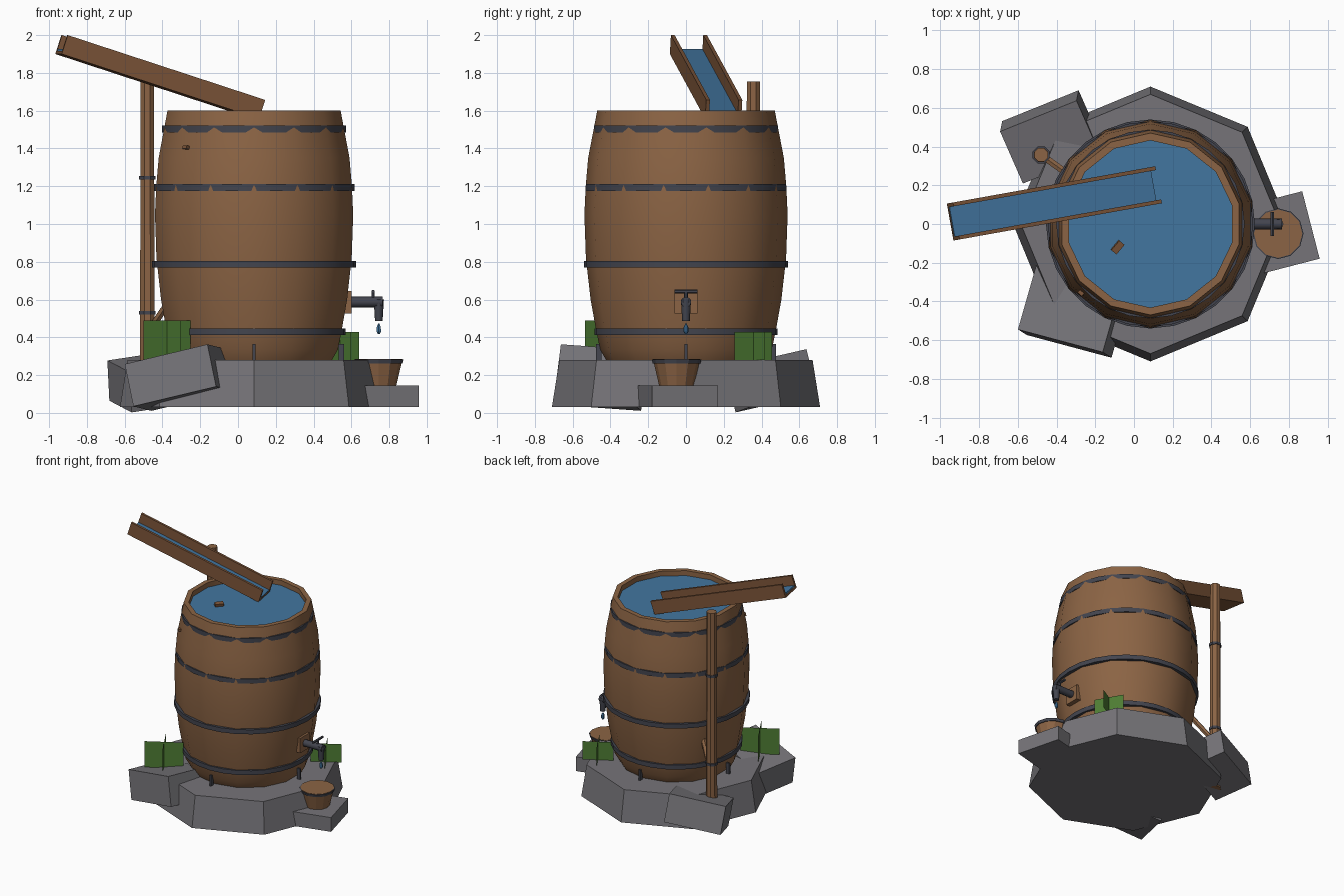
import bpy, bmesh, math
from mathutils import Vector, Matrix, Euler

if "Cube" in bpy.data.objects:
    bpy.data.objects.remove(bpy.data.objects["Cube"])

R = math.radians


def mat(name, rgb):
    m = bpy.data.materials.new(name)
    m.diffuse_color = (*rgb, 1)
    m.use_nodes = True
    m.node_tree.nodes["Principled BSDF"].inputs["Base Color"].default_value = m.diffuse_color
    return m


WOOD = mat("barrel wood", (0.26, 0.127, 0.058))
DARK = mat("trough wood", (0.20, 0.09, 0.040))
METAL = mat("dark iron", (0.056, 0.059, 0.077))
STONE = mat("grey stone", (0.18, 0.175, 0.19))
WATER = mat("water blue", (0.055, 0.18, 0.35))
GREEN = mat("leaf green", (0.076, 0.205, 0.034))


def add(name, bm, material, smooth=None, matrix=None, fix=True):
    if fix:
        bmesh.ops.recalc_face_normals(bm, faces=bm.faces)
    me = bpy.data.meshes.new(name)
    bm.to_mesh(me)
    bm.free()
    me.materials.append(material)
    if smooth:
        for p in me.polygons:
            p.use_smooth = True
        me.set_sharp_from_angle(angle=R(smooth))
    ob = bpy.data.objects.new(name, me)
    if matrix:
        ob.matrix_world = matrix
    bpy.context.collection.objects.link(ob)
    return ob


def lathe(name, profile, n, material, loc=(0, 0, 0), phase=90, loop=False, smooth=None):
    """Spin (radius, z) points; caps both ends unless the profile is a loop."""
    bm = bmesh.new()
    rings = []
    for r, z in profile:
        rings.append([bm.verts.new((r * math.cos(R(phase) + k * math.tau / n),
                                    r * math.sin(R(phase) + k * math.tau / n), z)) for k in range(n)])
    pairs = list(zip(rings, rings[1:])) + ([(rings[-1], rings[0])] if loop else [])
    for a, b in pairs:
        for k in range(n):
            j = (k + 1) % n
            bm.faces.new((a[k], a[j], b[j], b[k]))
    if not loop:
        bm.faces.new(rings[0])
        bm.faces.new(rings[-1])
    return add(name, bm, material, smooth, Matrix.Translation(loc))


def rod(name, a, b, r1, r2, n, material, smooth=None):
    a, b = Vector(a), Vector(b)
    bm = bmesh.new()
    bmesh.ops.create_cone(bm, cap_ends=True, segments=n, radius1=r1, radius2=r2, depth=(b - a).length)
    m = Matrix.Translation((a + b) / 2) @ (b - a).to_track_quat('Z', 'Y').to_matrix().to_4x4()
    return add(name, bm, material, smooth, m)


def box(name, size, material, loc, rot=(0, 0, 0), parent=None):
    bm = bmesh.new()
    bmesh.ops.create_cube(bm, size=1)
    bmesh.ops.scale(bm, vec=size, verts=bm.verts)
    m = Matrix.Translation(loc) @ Euler([R(a) for a in rot]).to_matrix().to_4x4()
    return add(name, bm, material, matrix=parent @ m if parent else m)


CX = 0.085  # barrel axis

# Stone base, step and tilted rocks
lathe("stone_base", [(0.71, 0.03), (0.67, 0.28)], 8, STONE, (CX, 0, 0))
box("bucket_step", (0.36, 0.36, 0.115), STONE, (0.74, -0.05, 0.0875), (0, 0, 14.5))
box("front_rock", (0.465, 0.35, 0.23), STONE, (-0.31, -0.45, 0.187), (-4, -13, -15))
box("back_rock", (0.43, 0.30, 0.22), STONE, (-0.43, 0.45, 0.17), (12, -8, 22))

# Barrel body with open rim
outer = [(0.42, 0.275), (0.455, 0.335), (0.478, 0.45), (0.505, 0.6), (0.53, 0.82), (0.538, 1.05),
         (0.531, 1.2), (0.518, 1.35), (0.47, 1.6)]
lathe("barrel", outer + [(0.432, 1.6), (0.432, 1.53)], 14, WOOD, (CX, 0, 0), smooth=40)
lathe("barrel_water", [(0.433, 1.54), (0.433, 1.56)], 14, WATER, (CX, 0, 0))

# Iron hoops
for i, (z, r) in enumerate([(0.43, 0.485), (0.787, 0.54), (1.193, 0.5305), (1.503, 0.487)]):
    h = 0.018
    lathe(f"hoop_{i + 1}", [(r, z - h), (r, z + h), (r - 0.035, z + h), (r - 0.035, z - h)], 28,
          METAL, (CX, 0, 0), loop=True, smooth=30)

# Small iron pegs round the foot
for i in range(4):
    a = i * math.pi / 2
    box(f"foot_peg_{i + 1}", (0.03, 0.014, 0.095), METAL,
        (CX + 0.462 * math.cos(a), 0.462 * math.sin(a), 0.318), (0, 0, 90 * i))

# Floating chip and side knob
box("floating_chip", (0.065, 0.035, 0.03), DARK, (-0.085, -0.12, 1.57), (10, 0, 50))
box("side_knob", (0.03, 0.03, 0.018), DARK, (-0.272, -0.353, 1.405), (0, 10, 45))

# Sloping trough: local x runs downhill, z is up from the underside
start, end = Vector((-0.95, 0.01, 1.90)), Vector((0.095, 0.197, 1.557))
d = (end - start).normalized()
side = Vector((0, 0, 1)).cross(d).normalized()
T = Matrix((d, side, d.cross(side))).transposed().to_4x4()
T.translation = start
L = (end - start).length
box("trough_floor", (L, 0.19, 0.018), DARK, (L / 2, 0, 0.009), parent=T)
box("trough_water", (L - 0.004, 0.155, 0.012), WATER, (L / 2, 0, 0.022), parent=T)
for s, n in ((-1, "front"), (1, "back")):
    box(f"trough_{n}_wall", (L, 0.02, 0.105), DARK, (L / 2, s * 0.087, 0.0525), parent=T)

# Support post with collars and brace
PX, PY = -0.48, 0.357
lathe("post", [(0.043, 0.03), (0.038, 1.755)], 8, WOOD, (PX, PY, 0), phase=22.5, smooth=30)
for z in (0.53, 1.245):
    lathe("post_collar", [(0.047, z - 0.01), (0.047, z + 0.01)], 8, METAL, (PX, PY, 0), phase=22.5)
rod("post_brace", (PX, PY, 0.42), (-0.33, 0.25, 0.64), 0.02, 0.02, 6, WOOD)

# Tap: plate, pipe, spout, handle and drip
box("tap_plate", (0.05, 0.12, 0.12), WOOD, (0.575, 0, 0.585))
rod("tap_pipe", (0.58, 0, 0.587), (0.765, 0, 0.587), 0.028, 0.028, 8, METAL, 50)
rod("tap_spout", (0.745, 0, 0.487), (0.745, 0, 0.6), 0.02, 0.027, 8, METAL, 50)
rod("tap_stem", (0.715, 0, 0.6), (0.715, 0, 0.645), 0.01, 0.01, 6, METAL)
rod("tap_handle", (0.715, -0.062, 0.642), (0.715, 0.062, 0.642), 0.01, 0.01, 6, METAL)
lathe("water_drip", [(0.006, 0.418), (0.013, 0.43), (0.012, 0.455), (0.004, 0.472)], 6, WATER, (0.745, 0, 0))

# Bucket
lathe("bucket", [(0.092, 0.143), (0.125, 0.285)], 12, WOOD, (0.745, -0.05, 0))
lathe("bucket_hoop", [(0.126, 0.262), (0.131, 0.282), (0.118, 0.282), (0.118, 0.262)], 12, METAL,
      (0.745, -0.05, 0), loop=True)


# Plants made of two crossed leaf sheets
def plant(name, loc, half, height, yaw):
    bm = bmesh.new()
    for k in range(2):
        a = R(yaw + 90 * k)
        c, s = half * math.cos(a), half * math.sin(a)
        bm.faces.new([bm.verts.new(p) for p in ((-c, -s, 0), (c, s, 0), (c, s, height), (-c, -s, height))])
    add(name, bm, GREEN, matrix=Matrix.Translation(loc), fix=False)


plant("front_plant", (-0.375, -0.41, 0.28), 0.144, 0.21, 30)
plant("back_plant", (0.54, 0.357, 0.28), 0.115, 0.147, 30)
